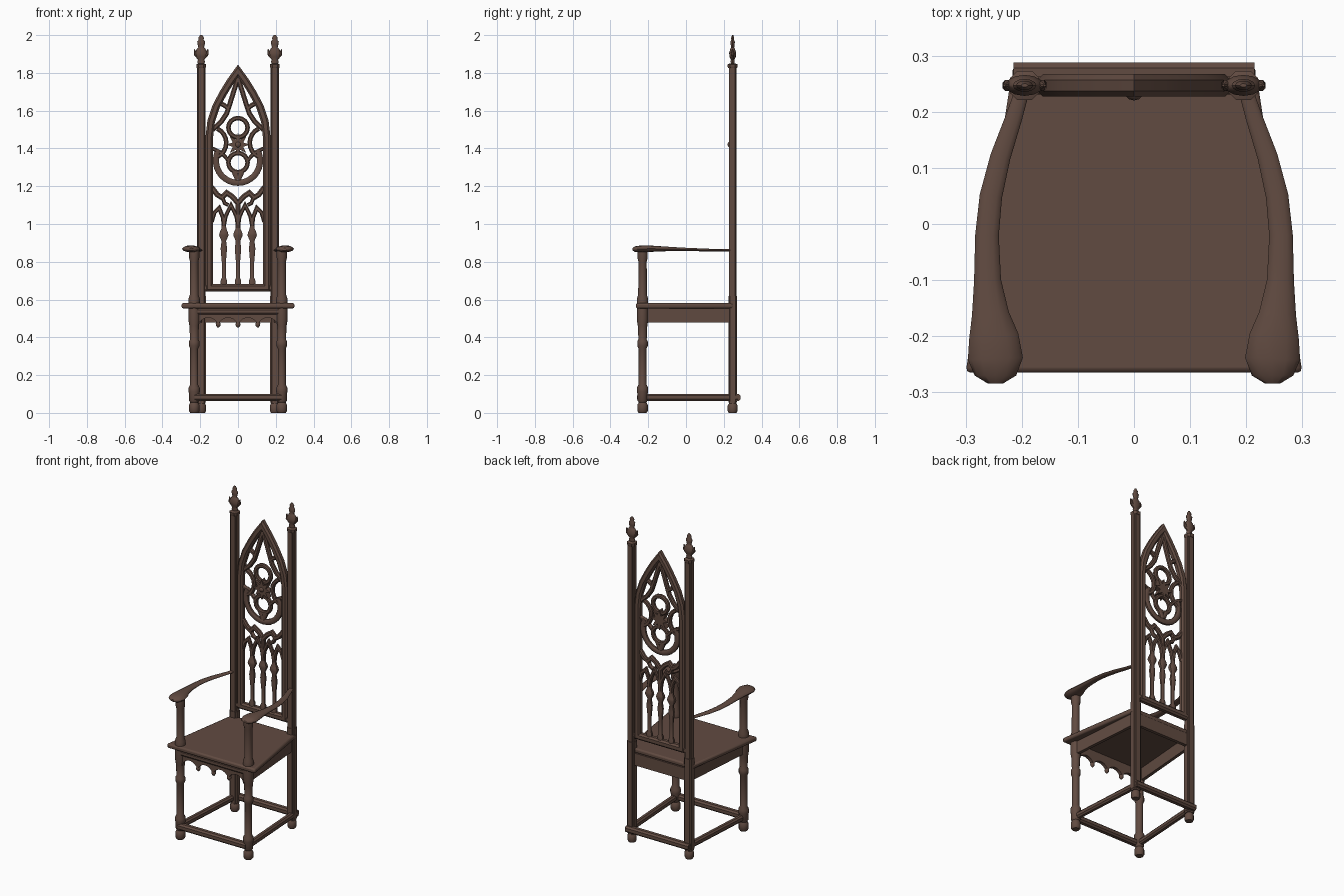
import bpy, bmesh, math
from mathutils import Vector

cube = bpy.data.objects.get("Cube")
if cube:
    bpy.data.objects.remove(cube)

wood = bpy.data.materials.new("dark_brown_wood")
wood.use_nodes = True
COLOR = (0.12, 0.07, 0.053, 1)
wood.diffuse_color = COLOR
wood.node_tree.nodes["Principled BSDF"].inputs["Base Color"].default_value = COLOR

X, Y, Z = Vector((1, 0, 0)), Vector((0, 1, 0)), Vector((0, 0, 1))
BACK_Y = 0.247
POST_X = 0.195
LEG = (0.232, -0.23)
OCTAGON = [(1, -.5), (1, .5), (.5, 1), (-.5, 1), (-1, .5), (-1, -.5), (-.5, -1), (.5, -1)]
ROUND = [(math.cos(i * math.pi / 6), math.sin(i * math.pi / 6)) for i in range(12)]
GROOVED = []
for a, b in [(1, -.65), (1, .65), (.75, .75)]:
    GROOVED += [(a, b)]
for _ in range(3):
    GROOVED += [(-b, a) for a, b in GROOVED[-3:]]
parts = []


def finish(name, bm, mirror=False):
    bmesh.ops.recalc_face_normals(bm, faces=bm.faces)
    mesh = bpy.data.meshes.new(name)
    bm.to_mesh(mesh)
    bm.free()
    mesh.materials.append(wood)
    ob = bpy.data.objects.new(name, mesh)
    bpy.context.collection.objects.link(ob)
    if mirror:
        ob.modifiers.new("Mirror", 'MIRROR')
    parts.append(ob)
    return ob


def sweep(name, path, w, d, n=Y, section=OCTAGON, closed=False, mirror=False):
    """Carry a section of half width w and half depth d along a mitred path."""
    pts = [Vector(p) for p in path]
    k = len(pts)
    w = w if isinstance(w, list) else [w] * k
    d = d if isinstance(d, list) else [d] * k
    bm = bmesh.new()
    rings = []
    for i, p in enumerate(pts):
        a = p - pts[i - 1] if i or closed else pts[1] - p
        b = pts[(i + 1) % k] - p if i < k - 1 or closed else a
        a, b = a.normalized(), b.normalized()
        side = (a + b).normalized().cross(n).normalized()
        mitre = 1 / max(0.5, math.sqrt(max(0, (1 + a.dot(b)) / 2)))
        rings.append([bm.verts.new(p + side * (u * w[i] * mitre) + n * (v * d[i])) for u, v in section])
    m = len(section)
    for i in range(k if closed else k - 1):
        r, s = rings[i], rings[(i + 1) % k]
        for j in range(m):
            bm.faces.new((r[j], r[(j + 1) % m], s[(j + 1) % m], s[j]))
    if not closed:
        bm.faces.new(rings[0])
        bm.faces.new(rings[-1])
    return finish(name, bm, mirror)


def prism(name, pts, extrude, mirror=False):
    bm = bmesh.new()
    face = bm.faces.new([bm.verts.new(p) for p in pts])
    out = bmesh.ops.extrude_face_region(bm, geom=[face])
    bmesh.ops.translate(bm, vec=extrude, verts=[v for v in out["geom"] if isinstance(v, bmesh.types.BMVert)])
    return finish(name, bm, mirror)


def turned(name, x, y, profile, section=ROUND, flat=1.0, mirror=True):
    r = [p[0] for p in profile]
    return sweep(name, [(x, y, p[1]) for p in profile], r, [q * flat for q in r], Y, section, mirror=mirror)


def tracery(name, pts, w=0.012, mirror=True, closed=False):
    return sweep(name, [(x, BACK_Y, z) for x, z in pts], w, 0.012, mirror=mirror, closed=closed)


def arc(cx, cz, r, a0, a1, steps):
    angles = [math.radians(a0 + (a1 - a0) * i / steps) for i in range(steps + 1)]
    return [(cx + r * math.cos(a), cz + r * math.sin(a)) for a in angles]


# Seat with a softened edge
seat = prism("seat", [(-.3, -.265, .553), (.3, -.265, .553), (.22, .255, .553), (-.22, .255, .553)], Z * .028)
bevel = seat.modifiers.new("Bevel", 'BEVEL')
bevel.width, bevel.segments = 0.009, 2

# Turned front legs and arm supports
turned("front_leg", *LEG, [
    (.021, 0), (.028, .01), (.028, .042), (.02, .055), (.027, .065), (.027, .1), (.03, .112), (.03, .132),
    (.021, .15), (.021, .34), (.028, .355), (.028, .378), (.022, .39), (.025, .46), (.03, .49), (.03, .555)])
turned("arm_support", *LEG, [
    (.03, .58), (.03, .605), (.023, .625), (.022, .8), (.027, .82), (.027, .86)])

# Back posts with grooved corners, feet, caps and finials
sweep("back_post", [(POST_X, BACK_Y, .05), (POST_X, BACK_Y, 1.84)], .0225, .0205, section=GROOVED, mirror=True)
sweep("lower_post", [(POST_X, BACK_Y, .06), (POST_X, BACK_Y, .62)], .025, .023, section=GROOVED, mirror=True)
turned("back_foot", POST_X, BACK_Y, [(.021, 0), (.026, .01), (.026, .04), (.019, .05), (.024, .065)])
turned("post_cap", POST_X, BACK_Y, [(.023, 1.825), (.026, 1.832), (.026, 1.845), (.015, 1.85)], OCTAGON)
turned("finial", POST_X, BACK_Y, [
    (.016, 1.845), (.02, 1.86), (.017, 1.87), (.03, 1.885), (.034, 1.905), (.022, 1.928), (.015, 1.935),
    (.019, 1.95), (.021, 1.965), (.013, 1.975), (.015, 1.985), (.006, 2.0)], flat=.55)
for s in (-1, 1):
    sweep("finial_leaf", [(POST_X + s * a, BACK_Y, z) for a, z in [(.01, 1.875), (.03, 1.9), (.036, 1.925)]],
          [.008, .01, .002], [.008, .01, .002], mirror=True)

# Stretchers
sweep("front_stretcher", [(-.23, -.24, .082), (.23, -.24, .082)], .019, .02)
sweep("back_stretcher", [(-.215, .268, .082), (.215, .268, .082)], .019, .02)
sweep("side_stretcher", [(LEG[0], -.25, .082), (.2, .275, .082)], .016, .018, Z, mirror=True)

# Aprons, the front one scalloped
prism("side_apron", [(.245, -.22, .478), (.208, .24, .478), (.19, .24, .478), (.225, -.22, .478)], Z * .075, True)
prism("back_apron", [(-.19, .238, .478), (.19, .238, .478), (.19, .258, .478), (-.19, .258, .478)], Z * .075)
STEP = .105
scallop = [(-.21 + .42 * i / 48) for i in range(49)]
prism("front_apron", [(x, -.245, .458 + .046 * math.sqrt(abs(math.sin(math.pi * x / STEP)))) for x in scallop]
      + [(.21, -.245, .553), (-.21, -.245, .553)], Y * .02)
sweep("apron_moulding", [(-.22, -.24, .538), (.22, -.24, .538)], .016, .014)
for i in (-1, 0, 1):
    turned("apron_drop", i * STEP, -.236, [(.004, .452), (.012, .462), (.013, .472), (.006, .485)], mirror=False)

# Bowed arms that swell into rounded hand rests
sweep("arm", [(.2, .235, .861), (.214, .19, .861), (.238, .12, .862), (.255, .05, .864), (.262, -.02, .866),
              (.261, -.1, .868), (.256, -.16, .869), (.25, -.2, .869), (.247, -.24, .868), (.247, -.27, .867),
              (.247, -.284, .866)],
      [.013, .015, .018, .02, .021, .024, .033, .044, .049, .037, .014],
      [.006, .006, .007, .008, .009, .012, .015, .018, .018, .015, .006], Z, ROUND, mirror=True)

# Pointed back frame
half = [(.152, .663), (.152, 1.46), (.142, 1.545), (.117, 1.62), (.08, 1.69), (.04, 1.755)]
outline = half + [(0, 1.81)] + [(-x, z) for x, z in reversed(half)]
sweep("back_frame", [(x, BACK_Y, z) for x, z in outline], .02, .02, closed=True)
sweep("bottom_rail", [(-.18, BACK_Y, .663), (.18, BACK_Y, .663)], .017, .016)

# Upper tracery: spire, rings, side curves and bowl
tracery("spire_rib", [(0, 1.775), (.02, 1.71), (.042, 1.64), (.06, 1.585), (.09, 1.54), (.135, 1.5)], .013)
tracery("spire_branch", [(.05, 1.61), (.075, 1.63), (.108, 1.645)])
for z in (1.51, 1.325):
    tracery("tracery_ring", arc(0, z, .051, 0, 337.5, 15), .012, False, True)
tracery("side_curve", arc(.145, 1.43, .083, 115, 245, 8), .012)
tracery("bowl", arc(0, 1.335, .117, 150, 390, 20), .016, False)
tracery("bowl_link", [(.02, 1.28), (0, 1.235)], .015)
tracery("bowl_tie", [(.045, 1.33), (.085, 1.375), (.135, 1.4)], .01)

# Eight-pointed rosette
star = []
for i in range(16):
    a, r = i * math.pi / 8, (.03 if i % 2 else .062)
    star.append((r * math.sin(a), .228, 1.42 + r * math.cos(a)))
prism("rosette", star, Y * .034)
bm = bmesh.new()
bmesh.ops.create_uvsphere(bm, u_segments=12, v_segments=8, radius=.018)
bmesh.ops.translate(bm, vec=(0, .238, 1.42), verts=bm.verts)
finish("rosette_boss", bm)

# Lower tracery: curling bracket, lancets and slender columns
tracery("bracket", [(.14, 1.195), (.11, 1.155), (.085, 1.14), (.06, 1.165), (.03, 1.145), (0, 1.11)], .014)
tracery("bracket_cusp", [(.085, 1.145), (.07, 1.11), (.05, 1.1)], .01)
tracery("outer_lancet", [(.075, .99), (.08, 1.035), (.1, 1.085), (.125, 1.06), (.14, 1.01)], .011)
tracery("inner_lancet", [(0, .99), (.008, 1.04), (.037, 1.1), (.066, 1.04), (.075, .99)], .011)
tracery("centre_stem", [(0, .98), (0, 1.12)], .013, False)
for x in (-.075, 0, .075):
    turned("tracery_column", x, BACK_Y, [
        (.017, .675), (.017, .7), (.011, .715), (.011, .8), (.017, .87), (.012, .91), (.025, .94),
        (.022, .955), (.013, .975), (.012, 1.01)], OCTAGON, .8, False)

# Smooth shading that keeps carved edges crisp
bpy.ops.object.select_all(action='DESELECT')
for ob in parts:
    ob.select_set(True)
bpy.context.view_layer.objects.active = parts[0]
bpy.ops.object.shade_smooth_by_angle(angle=math.radians(40))
